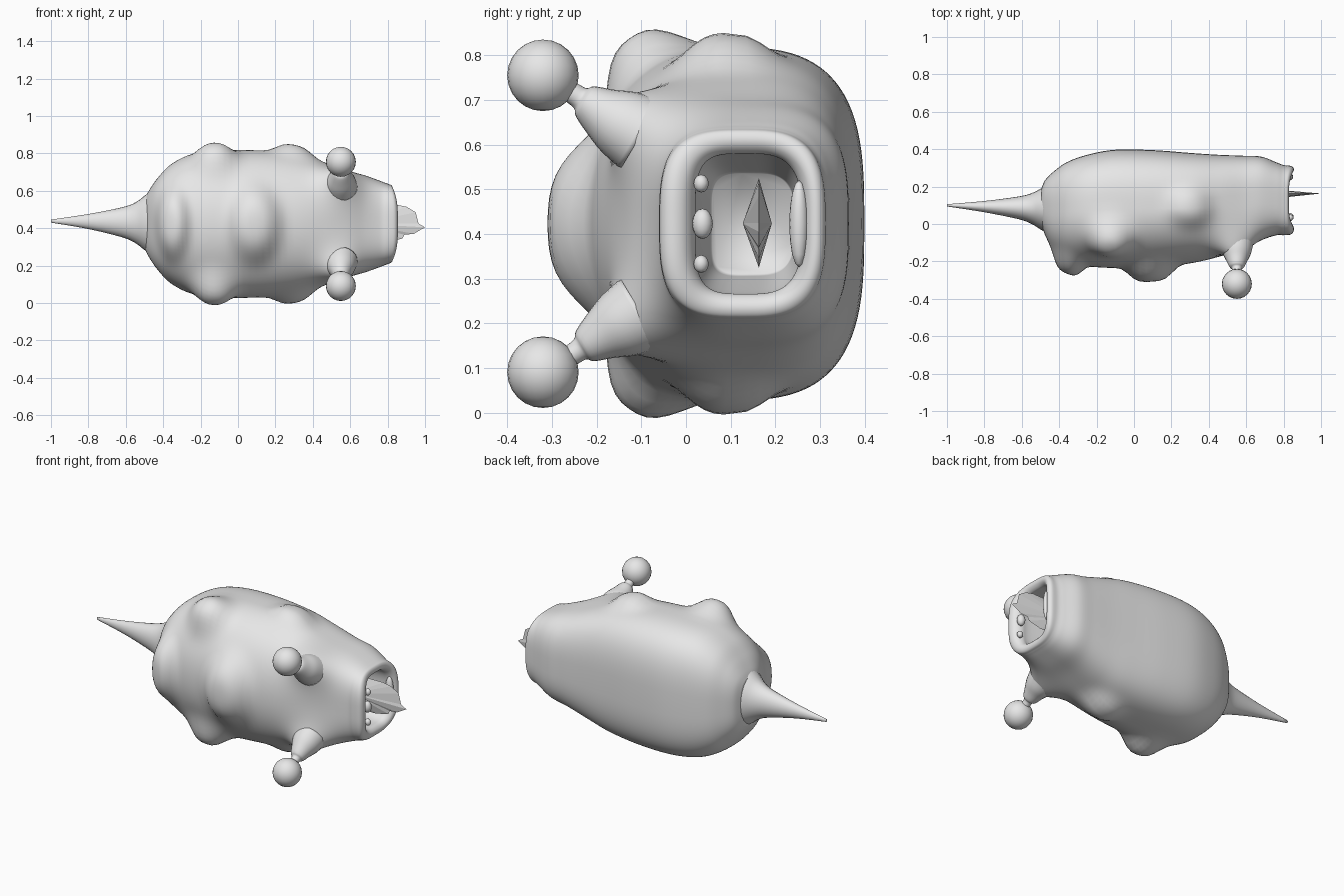
import bpy
import bmesh
import math
from mathutils import Vector, Matrix

if "Cube" in bpy.data.objects:
    bpy.data.objects.remove(bpy.data.objects["Cube"], do_unlink=True)

MID = 0.423  # height of the symmetry plane

grey = bpy.data.materials.new("plain grey")
grey.use_nodes = True
grey.diffuse_color = (0.8, 0.8, 0.8, 1)
grey.node_tree.nodes["Principled BSDF"].inputs["Base Color"].default_value = (0.8, 0.8, 0.8, 1)


def finish(name, bm, smooth=True):
    bmesh.ops.recalc_face_normals(bm, faces=bm.faces)
    for f in bm.faces:
        f.smooth = smooth
    mesh = bpy.data.meshes.new(name)
    bm.to_mesh(mesh)
    bm.free()
    mesh.materials.append(grey)
    obj = bpy.data.objects.new(name, mesh)
    bpy.context.collection.objects.link(obj)
    return obj


def loft(name, rings):
    """Skin a list of closed rings and cap both ends."""
    bm = bmesh.new()
    loops = [[bm.verts.new(p) for p in ring] for ring in rings]
    n = len(loops[0])
    for a, b in zip(loops, loops[1:]):
        for i in range(n):
            j = (i + 1) % n
            bm.faces.new((a[i], a[j], b[j], b[i]))
    bm.faces.new(loops[0])
    bm.faces.new(loops[-1])
    return finish(name, bm)


def spline(points, steps):
    """Catmull-Rom interpolation through tuples of any length."""
    pts = [points[0]] + points + [points[-1]]
    out = []
    for a, b, c, d in zip(pts, pts[1:], pts[2:], pts[3:]):
        for s in range(steps):
            t = s / steps
            out.append([0.5 * (2 * q + (r - p) * t + (2 * p - 5 * q + 4 * r - u) * t * t
                               + (3 * q - p - 3 * r + u) * t ** 3)
                        for p, q, r, u in zip(a, b, c, d)])
    return out + [list(points[-1])]


def tube(name, path, squash=1.0, sides=24):
    """Tapered tube along (x, y, z, radius) points."""
    pts = spline(path, 4)
    axis = (Vector(path[-1][:3]) - Vector(path[0][:3])).normalized()
    side = axis.cross(Vector((0, 0, 1))).normalized()
    up = side.cross(axis)
    rings = []
    for x, y, z, r in pts:
        rings.append([Vector((x, y, z)) + r * (squash * math.cos(a) * side + math.sin(a) * up)
                      for a in (math.tau * i / sides for i in range(sides))])
    return loft(name, rings)


def ball(name, centre, size, seg=24):
    bm = bmesh.new()
    bmesh.ops.create_uvsphere(bm, u_segments=seg, v_segments=seg // 2, radius=1,
                              matrix=Matrix.LocRotScale(Vector(centre), None, Vector(size)))
    return finish(name, bm)


# Body sections from tail to lip and back into the mouth:
# x, low y, high y, half height, roundness of the front half
sections = [
    (-0.495, 0.0, 0.19, 0.14, 2.8), (-0.475, -0.06, 0.235, 0.18, 2.6),
    (-0.43, -0.14, 0.28, 0.245, 2.4), (-0.36, -0.195, 0.33, 0.317, 2.2),
    (-0.25, -0.225, 0.37, 0.372, 2.1), (-0.1, -0.235, 0.397, 0.393, 2.1),
    (0.1, -0.23, 0.395, 0.393, 2.1), (0.3, -0.21, 0.38, 0.373, 2.1),
    (0.45, -0.175, 0.37, 0.33, 2.2), (0.58, -0.13, 0.365, 0.285, 2.4),
    (0.68, -0.085, 0.36, 0.258, 2.7), (0.76, -0.06, 0.33, 0.23, 3.0),
    (0.80, -0.06, 0.315, 0.215, 3.1), (0.84, -0.055, 0.31, 0.207, 3.2),
    (0.855, -0.03, 0.293, 0.19, 3.4), (0.845, 0.0, 0.273, 0.172, 3.6),
    (0.81, 0.02, 0.26, 0.158, 4), (0.74, 0.022, 0.258, 0.152, 4), (0.5, 0.06, 0.243, 0.112, 4),
]

# Skin bumps: centre, reach, push, falloff power (heights relative to the symmetry plane)
bumps = [((-0.35, -0.195, 0), (0.085, 0.15, 0.185), (-0.01, -0.066, 0), 4),
         ((0.09, -0.23, 0), (0.125, 0.15, 0.2), (0, -0.078, 0), 4)]
for s in (1, -1):
    bumps.append(((-0.13, -0.08, s * 0.345), (0.11, 0.11, 0.13), (0, -0.045, s * 0.073), 3))
    bumps.append(((0.3, 0.09, s * 0.37), (0.11, 0.1, 0.15), (0, 0, s * 0.05), 3))
    bumps.append(((0.55, -0.07, s * 0.22), (0.11, 0.1, 0.1), (0, -0.095, s * 0.045), 1.7))


def body_point(x, y0, y1, h, front, a):
    c, s = math.cos(a), math.sin(a)
    power = 2 / (front if c < 0 else 3.1)
    p = Vector((x, (y0 + y1) / 2 + (y1 - y0) / 2 * math.copysign(abs(c) ** power, c),
                h * math.copysign(abs(s) ** power, s)))
    if x > 0.8:
        p.x -= 0.5 * (x - 0.8) * s * s
    moved = p.copy()
    for centre, reach, push, falloff in bumps:
        d2 = sum(((p[k] - centre[k]) / reach[k]) ** 2 for k in range(3))
        moved += Vector(push) * math.exp(-d2 ** (falloff / 2))
    moved.z += MID
    return moved


SIDES = 96
loft("body", [[body_point(*sec, math.tau * i / SIDES) for i in range(SIDES)]
              for sec in spline(sections, 6)])

# Pointed tail flaring into the body
tube("tail", [(-0.44, 0.08, 0.43, 0.19), (-0.5, 0.082, 0.43, 0.145), (-0.55, 0.084, 0.43, 0.108),
              (-0.62, 0.087, 0.432, 0.08), (-0.8, 0.093, 0.436, 0.04), (-1.0, 0.1, 0.438, 0.008)],
     squash=0.75)

# Eyes on flared stalks, mirrored about the symmetry plane
stalk = [(-0.1, 0.2, 0.09), (-0.15, 0.228, 0.077), (-0.19, 0.25, 0.058), (-0.225, 0.273, 0.04),
         (-0.236, 0.28, 0.027), (-0.255, 0.293, 0.024), (-0.3, 0.32, 0.022)]
for s, label in ((1, "upper"), (-1, "lower")):
    tube(label + "_eye_stalk", [(0.55, y, MID + s * z, r) for y, z, r in stalk])
    ball(label + "_eye", (0.55, -0.32, MID + s * 0.332), (0.08, 0.08, 0.08))

# Faceted tongue with a forward point
outline = [(0.5, 0.33), (0.5, 0.52), (0.85, 0.525), (0.9, 0.515), (0.95, 0.485), (0.965, 0.425),
           (1.0, 0.405), (0.965, 0.385), (0.94, 0.37), (0.89, 0.365), (0.88, 0.345), (0.8, 0.325)]
bm = bmesh.new()
edge = [bm.verts.new((x, 0.163, z)) for x, z in outline]
for y in (0.127, 0.192):
    ridge = bm.verts.new((0.66, y, 0.424))
    for i, v in enumerate(edge):
        bm.faces.new((v, edge[(i + 1) % len(edge)], ridge))
finish("tongue", bm, smooth=False)

# Teeth: three on one jaw, one broad plate on the other
ball("middle_tooth", (0.83, 0.037, MID), (0.024, 0.023, 0.034), 16)
for s, label in ((1, "upper"), (-1, "lower")):
    ball(label + "_side_tooth", (0.835, 0.034, MID + s * 0.09), (0.018, 0.017, 0.02), 12)
ball("broad_tooth", (0.825, 0.253, MID), (0.026, 0.022, 0.097), 16)
